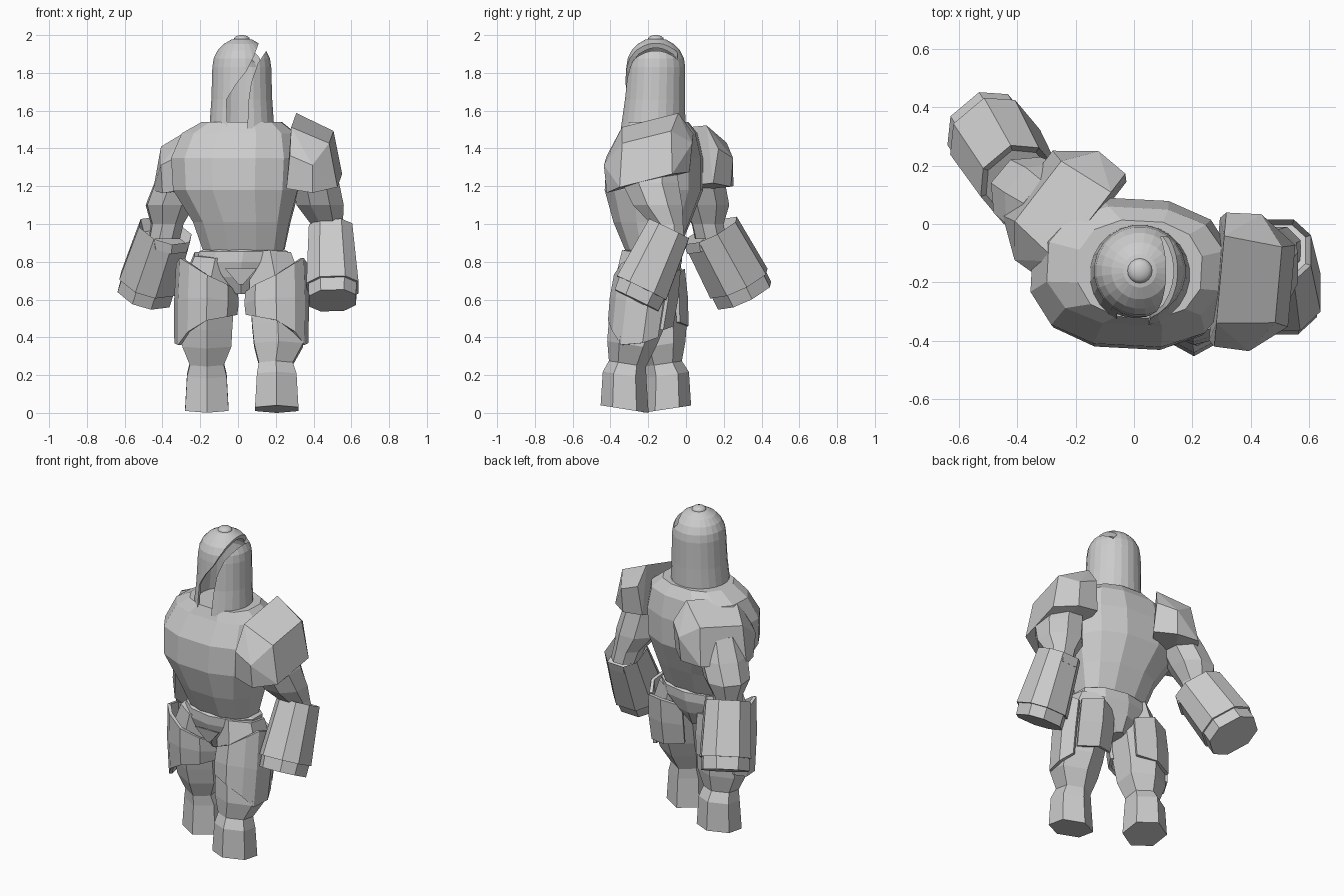
import bpy, bmesh
from math import sin, cos, pi, radians, copysign
from mathutils import Vector

if "Cube" in bpy.data.objects:
    bpy.data.objects.remove(bpy.data.objects["Cube"])

grey = bpy.data.materials.new("plain_grey")
grey.use_nodes = True
grey.diffuse_color = (0.6, 0.6, 0.6, 1)
grey.node_tree.nodes["Principled BSDF"].inputs["Base Color"].default_value = (0.6, 0.6, 0.6, 1)


def finish(name, bm):
    bmesh.ops.recalc_face_normals(bm, faces=bm.faces)
    mesh = bpy.data.meshes.new(name)
    bm.to_mesh(mesh)
    bm.free()
    mesh.materials.append(grey)
    obj = bpy.data.objects.new(name, mesh)
    bpy.context.collection.objects.link(obj)
    return obj


def tube(name, stations, n=8, yaw=0, slope=(0, 0), power=1, hollow=False):
    """Loft through rings (x, y, z, half width, half depth); low power is boxier."""
    bm = bmesh.new()
    c, s = cos(radians(yaw)), sin(radians(yaw))

    def spread(value):
        return copysign(abs(value / cos(pi / n)) ** power, value)

    rings = []
    for x, y, z, rx, ry in stations:
        ring = []
        for i in range(n):
            a = 2 * pi * (i + 0.5) / n
            u, v = rx * spread(cos(a)), ry * spread(sin(a))
            dx, dy = u * c - v * s, u * s + v * c
            ring.append(bm.verts.new((x + dx, y + dy, z + slope[0] * dx + slope[1] * dy)))
        rings.append(ring)
    for lo, hi in zip(rings, rings[1:]):
        for i in range(n):
            j = (i + 1) % n
            bm.faces.new((lo[i], lo[j], hi[j], hi[i]))
    first = bm.faces.new(rings[0])
    bm.faces.new(rings[-1])
    if hollow:
        bmesh.ops.recalc_face_normals(bm, faces=bm.faces)
        bmesh.ops.inset_region(bm, faces=[first], thickness=0.02)
        bmesh.ops.translate(bm, verts=first.verts, vec=(0, 0, -0.06))
    return finish(name, bm)


def plate(name, top, bottom, radius, outline, side):
    """Curved armour round a leg; outline holds (angle from front, top z, bottom z)."""
    bm = bmesh.new()
    top, bottom = Vector(top), Vector(bottom)
    cols = []
    for deg, z1, z0 in outline:
        a = radians(deg)
        col = []
        for k in range(3):
            z = z1 + (z0 - z1) * k / 2
            axis = bottom.lerp(top, (z - bottom.z) / (top.z - bottom.z))
            r = radius * (1, 1.04, 1)[k]
            col.append(bm.verts.new((axis.x + side * r * sin(a), axis.y - r * cos(a), z)))
        cols.append(col)
    for p, q in zip(cols, cols[1:]):
        for k in range(2):
            bm.faces.new((p[k], q[k], q[k + 1], p[k + 1]))
    obj = finish(name, bm)
    mod = obj.modifiers.new("thickness", "SOLIDIFY")
    mod.thickness, mod.offset = 0.02, 0
    return obj


def shoulder_pad(name, origin, outward, tilt):
    """Faceted pad: pairs of corners at (distance outward, half length, height)."""
    bm = bmesh.new()
    out = Vector((*outward, 0)).normalized()
    back = Vector((abs(out.y), abs(out.x), 0))
    if out.x > 0:
        back.x = -out.y
    for d, half, z in ((0, .15, 1.51), (.20, .13, 1.42), (.0, .23, 1.38), (.12, .235, 1.33),
                       (.245, .14, 1.19), (-.02, .21, 1.20), (.12, .22, 1.18)):
        for s in (-half, half):
            bm.verts.new(Vector(origin) + out * d + back * s + Vector((0, 0, z + tilt * s)))
    bmesh.ops.convex_hull(bm, input=bm.verts)
    bmesh.ops.dissolve_limit(bm, angle_limit=radians(6), verts=bm.verts, edges=bm.edges)
    return finish(name, bm)


# Torso and pelvis
tube("torso", [(.03, -.18, .80, .16, .10), (.03, -.18, .865, .215, .14),
               (.02, -.18, 1.01, .255, .20), (-.01, -.17, 1.18, .33, .255),
               (-.01, -.165, 1.35, .34, .25), (.005, -.145, 1.48, .30, .20),
               (.02, -.155, 1.54, .21, .165)], n=12, yaw=-3, power=.82)
tube("pelvis", [(.015, -.18, .63, .04, .09), (.015, -.18, .72, .15, .13),
                (.02, -.18, .80, .24, .15), (.03, -.18, .855, .235, .15),
                (.03, -.18, .875, .19, .12)], n=10)
tube("belt_plate", [(.015, -.318, .68, .012, .004), (.015, -.335, .765, .085, .004)], n=4)

# Legs with boots
tube("left_leg", [(.205, -.325, .02, .115, .11), (.205, -.325, .20, .105, .10),
                  (.20, -.31, .26, .09, .085), (.215, -.29, .36, .13, .11),
                  (.21, -.265, .46, .135, .125), (.20, -.22, .68, .14, .135),
                  (.17, -.20, .84, .11, .12)], n=6, slope=(0, -.16))
tube("right_leg", [(-.165, -.10, .02, .115, .11), (-.165, -.10, .20, .105, .10),
                   (-.165, -.12, .26, .09, .085), (-.165, -.13, .36, .13, .11),
                   (-.165, -.14, .46, .135, .125), (-.155, -.17, .68, .14, .135),
                   (-.12, -.18, .84, .11, .12)], n=6, slope=(0, .15))

# Thigh armour: a front shell round the outer side and a flat plate behind
front = [(-75, .64, .52), (-40, .68, .51), (0, .73, .49), (35, .79, .43),
         (60, .82, .36), (100, .79, .37), (130, .74, .40)]
back = [(135, .74, .44), (180, .76, .46), (222, .73, .48)]
for word, side, top, bottom in (("left", 1, (.20, -.20, .82), (.205, -.26, .36)),
                                ("right", -1, (-.16, -.19, .82), (-.17, -.16, .36))):
    plate(word + "_thigh_front", top, bottom, .16, front, side)
    plate(word + "_thigh_back", top, bottom, .17, back, side)

# Left arm, held slightly forward
shoulder_pad("left_shoulder_pad", (.295, -.19, .04), (1, -.09), .25)
tube("left_upper_arm", [(.38, -.18, 1.35, .10, .12), (.41, -.19, 1.22, .125, .15),
                        (.435, -.15, 1.10, .125, .13), (.47, -.10, 1.0, .085, .085),
                        (.49, -.09, .92, .08, .08)])
tube("left_gauntlet", [(.49, -.09, .975, .115, .105), (.50, -.235, .66, .138, .13)],
     slope=(.03, -.49), power=.8, hollow=True)
tube("left_fist", [(.50, -.225, .68, .128, .12), (.50, -.262, .595, .125, .115)],
     slope=(.03, -.49), power=.8)

# Right arm, swung back
shoulder_pad("right_shoulder_pad", (-.17, -.01, 0), (-.79, .61), .08)
tube("right_upper_arm", [(-.27, .045, 1.35, .10, .12), (-.31, .07, 1.22, .125, .135),
                         (-.36, .10, 1.10, .125, .125), (-.375, .115, 1.0, .085, .08),
                         (-.39, .13, .92, .08, .08)], yaw=140)
tube("right_gauntlet", [(-.385, .13, .965, .13, .13), (-.475, .28, .685, .145, .14)],
     yaw=40, slope=(-.26, .46), power=.85, hollow=True)
tube("right_fist", [(-.47, .27, .70, .135, .13), (-.495, .31, .62, .135, .13)],
     yaw=40, slope=(-.26, .46), power=.85)

# Helmet shell: inner wall down, outer wall up to the crown
outer = [(-.175, 1.505, .172), (-.166, 1.66, .161), (-.16, 1.83, .156)]
dome = [(-.16, 1.83 + .156 * sin(a), .156 * cos(a)) for a in (.3, .6, .9, 1.2, 1.5)]
wall = [(.02, y, z, r, r) for y, z, r in outer + dome]
lining = [(x, y, z - (.02 if z > 1.83 else 0), max(r - .016, .006), max(r - .016, .006))
          for x, y, z, r, _ in wall]
helmet = tube("helmet", lining[::-1] + wall, n=24)

# Face slit sweeping up to the left side of the crown
slit = [(-.058, 1.45), (-.06, 1.66), (-.01, 1.74), (.045, 1.81), (.085, 1.89), (.115, 1.97),
        (.18, 1.97), (.145, 1.91), (.105, 1.85), (.07, 1.75), (.055, 1.65), (.048, 1.45)]
bm = bmesh.new()
face = bm.faces.new([bm.verts.new((x, -.5, z)) for x, z in slit])
ext = bmesh.ops.extrude_face_region(bm, geom=[face])
bmesh.ops.translate(bm, verts=[v for v in ext["geom"] if isinstance(v, bmesh.types.BMVert)],
                    vec=(0, .455, 0))
cutter = finish("slit_cutter", bm)
cutter.hide_render = True
cutter.hide_viewport = True
cutter.display_type = "WIRE"
cut = helmet.modifiers.new("slit", "BOOLEAN")
cut.operation, cut.object, cut.solver = "DIFFERENCE", cutter, "EXACT"

# Crown knob
bm = bmesh.new()
bmesh.ops.create_uvsphere(bm, u_segments=16, v_segments=8, radius=.043)
bmesh.ops.scale(bm, verts=bm.verts, vec=(1, 1, .55))
bmesh.ops.translate(bm, verts=bm.verts, vec=(.02, -.16, 1.977))
knob = finish("crown_knob", bm)
for p in knob.data.polygons:
    p.use_smooth = True
